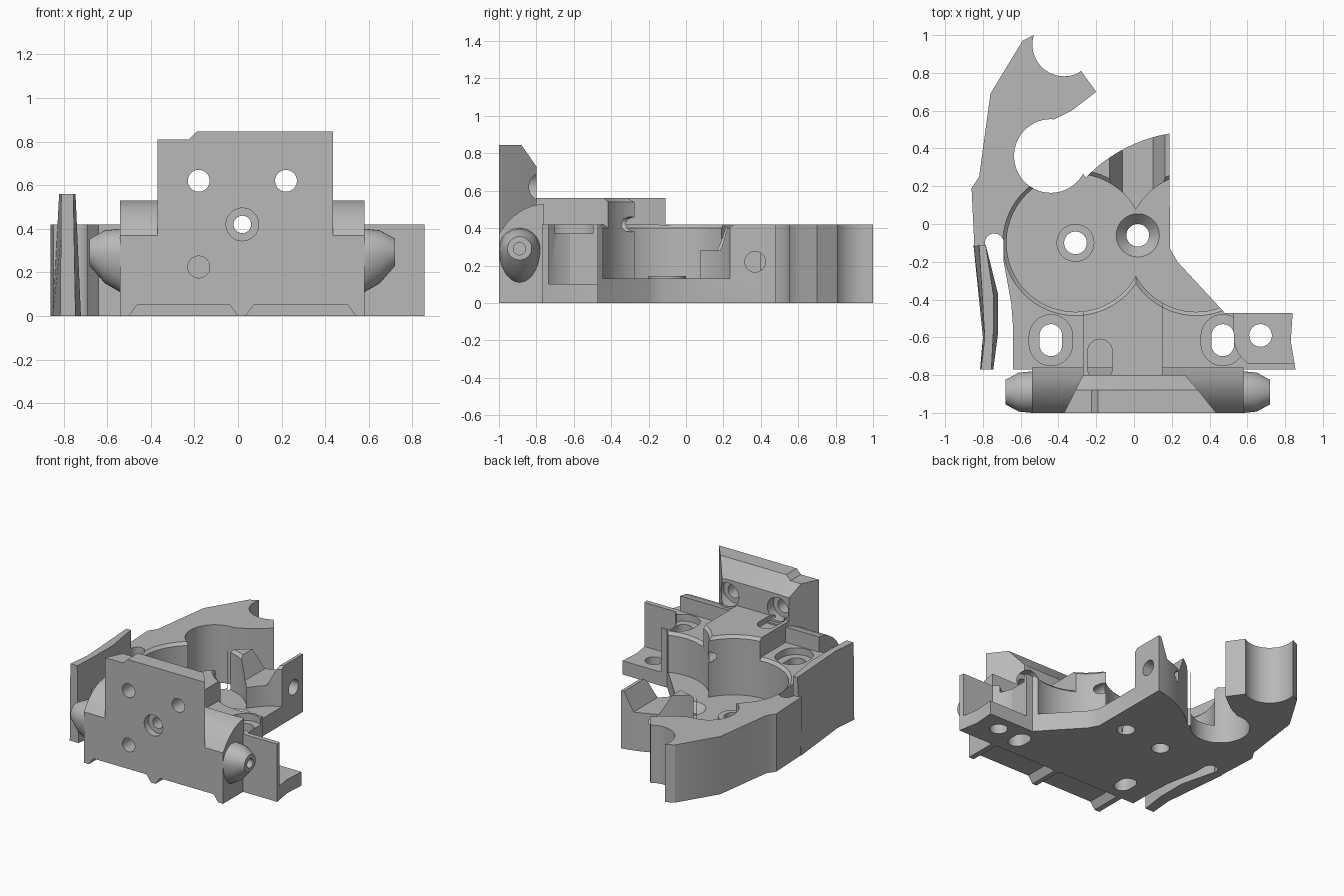
import bpy, bmesh
from math import cos, sin, pi, radians

if "Cube" in bpy.data.objects:
    bpy.data.objects.remove(bpy.data.objects["Cube"])

grey = bpy.data.materials.new("plain grey")
grey.use_nodes = True
GREY = (0.48, 0.48, 0.48, 1)
grey.diffuse_color = GREY
grey.node_tree.nodes["Principled BSDF"].inputs["Base Color"].default_value = GREY


def loft(name, sections):
    """Closed solid through equal-length loops of 3D points."""
    bm = bmesh.new()
    loops = [[bm.verts.new(p) for p in s] for s in sections]
    n = len(loops[0])
    for a, b in zip(loops, loops[1:]):
        for i in range(n):
            j = (i + 1) % n
            bm.faces.new((a[i], a[j], b[j], b[i]))
    bm.faces.new(loops[0][::-1])
    bm.faces.new(loops[-1])
    bmesh.ops.recalc_face_normals(bm, faces=bm.faces)
    mesh = bpy.data.meshes.new(name)
    bm.to_mesh(mesh)
    bm.free()
    mesh.materials.append(grey)
    ob = bpy.data.objects.new(name, mesh)
    bpy.context.scene.collection.objects.link(ob)
    return ob


def place(a, b, t, axis):
    return {"x": (t, a, b), "y": (a, t, b), "z": (a, b, t)}[axis]


def prism(name, pts, lo, hi, axis="z"):
    return loft(name, [[place(a, b, t, axis) for a, b in pts] for t in (lo, hi)])


def arc(cx, cy, r, start, end, n=24):
    angles = [radians(start + (end - start) * i / n) for i in range(n + 1)]
    return [(cx + r * cos(a), cy + r * sin(a)) for a in angles]


def lathe(name, a, b, profile, axis="z", n=48):
    """Round solid from (radius, position along axis) pairs."""
    return loft(name, [[place(u, v, t, axis) for u, v in arc(a, b, r, 0, 360, n)[:-1]]
                       for r, t in profile])


def hole(a, b, r, lo, hi, axis="z"):
    return lathe("cutter", a, b, [(r, lo), (r, hi)], axis)


def slot(x, y, r, half, lo, hi):
    pts = arc(x, y + half, r, 0, 180, 16) + arc(x, y - half, r, 180, 360, 16)
    return prism("cutter", pts, lo, hi)


def pocket(x, top):
    r = 0.365
    return lathe("cutter", x, -0.1, [(r, 0.13), (r, top - 0.02), (r + 0.02, top),
                                     (r + 0.02, top + 0.3)], n=72)


def cut(ob, cutters):
    bpy.context.view_layer.objects.active = ob
    for c in cutters:
        c.hide_render = True
        m = ob.modifiers.new("cut", "BOOLEAN")
        m.operation, m.solver, m.object = "DIFFERENCE", "EXACT", c
        bpy.ops.object.modifier_apply(modifier=m.name)
        bpy.data.objects.remove(c)


def shaft_holes():
    return [hole(0.02, 0.42, 0.04, -1.1, 0, "y"), hole(0.02, 0.42, 0.075, -1.1, -0.95, "y"),
            hole(-0.18, 0.225, 0.05, -1.1, -0.8, "y")]


# Base frame with the curved arm
outline = [(-0.64, -0.77), (0.855, -0.77), (0.83, -0.62), (0.84, -0.47), (0.48, -0.47),
           (0.23, -0.2), (0.19, -0.13)]
outline += arc(0.32, -0.31, 0.8, 99.5, 136)
outline += arc(-0.44, 0.36, 0.195, -29, -275, 40)
outline += [(-0.33, 0.6), (-0.2, 0.70), (-0.28, 0.81)]
outline += arc(-0.37, 0.95, 0.168, -65, -190)
outline += [(-0.53, 1.0), (-0.59, 0.97), (-0.76, 0.69), (-0.82, 0.25), (-0.86, 0.19),
            (-0.845, -0.12), (-0.79, -0.12)]
outline += arc(-0.74, -0.1, 0.05, 170, 0, 10)
outline += [(-0.69, -0.2), (-0.65, -0.42), (-0.64, -0.55)]
base = prism("base_frame", outline, 0, 0.42)
cut(base, [
    pocket(-0.31, 0.42), pocket(0.33, 0.42),
    # ear recess
    prism("cutter", [(0.53, -0.4), (0.53, -0.62), (0.555, -0.69), (0.6, -0.735),
                     (1, -0.735), (1, -0.4)], 0.1, 0.8),
    # groove in the rear block
    prism("cutter", [(-0.13, 0.6), (-0.13, 0.42), (-0.06, 0.28), (0.1, 0.28),
                     (0.165, 0.42), (0.165, 0.6)], 0, 0.6, "y"),
    # floor holes and countersink
    hole(-0.31, -0.1, 0.06, -0.2, 0.3), hole(0.02, -0.06, 0.06, -0.2, 0.3),
    lathe("cutter", 0.02, -0.06, [(0.05, 0.06), (0.116, 0.132), (0.116, 0.2)]),
    hole(0.67, -0.59, 0.06, -0.2, 0.3),
    hole(0.37, 0.22, 0.055, -0.05, 0.4, "x"),
    hole(0.02, 0.42, 0.04, -1.1, 0, "y"),
] + [slot(x, -0.615, r, h, z, 0.8) for x in (-0.44, 0.47)
     for r, h, z in ((0.06, 0.025, -0.2), (0.115, 0.02, 0.37))])

# Raised ring around the floor hole
boss = lathe("floor_boss", -0.31, -0.1, [(0.1, 0.1), (0.1, 0.145)])
cut(boss, [hole(-0.31, -0.1, 0.06, 0, 0.3)])

# Raised block between the two round pockets
center = prism("center_block", [(-0.27, -0.82), (0.15, -0.82), (0.15, -0.2), (-0.27, -0.2)],
               0.1, 0.56)
cut(center, [pocket(-0.31, 0.56), pocket(0.33, 0.56),
             slot(-0.18, -0.72, 0.065, 0.045, 0.52, 0.8)] + shaft_holes())

# Front mount with rounded shoulders
mount = prism("front_mount", [(-1, 0.05), (-1, 0.37), (-0.96, 0.425), (-0.92, 0.465),
                              (-0.87, 0.5), (-0.82, 0.52), (-0.76, 0.53), (-0.76, 0.05)],
              -0.54, 0.58, "x")
cut(mount, shaft_holes())


# Upright plate, narrowing and chamfered towards the back
def plate_section(y, left, right, step, top):
    return [(left, y, 0.2), (right, y, 0.2), (right, y, top), (-0.19, y, top),
            (-0.225, y, step), (left, y, step)]


plate = loft("upright_plate", [plate_section(-1, -0.37, 0.435, 0.81, 0.845),
                               plate_section(-0.88, -0.31, 0.34, 0.81, 0.845),
                               plate_section(-0.8, -0.27, 0.27, 0.728, 0.73)])
cut(plate, shaft_holes() + [hole(x, 0.62, r, y, -0.6, "y") for x in (-0.18, 0.22)
                            for r, y in ((0.05, -1.1), (0.085, -0.87))])

# Three runners under the mount
for name, pts in (("right_runner", [(-0.54, 0), (-0.5, 0), (-0.46, 0.055), (-0.54, 0.055)]),
                  ("middle_runner", [(0, 0), (0.035, 0), (0.075, 0.055), (-0.04, 0.055)]),
                  ("left_runner", [(0.54, 0), (0.58, 0), (0.58, 0.055), (0.5, 0.055)])):
    prism(name, pts, -1, -0.765, "y")

# Tapered side studs, deeper below than above
for name, x0, side in (("left_stud", 0.58, 1), ("right_stud", -0.54, -1)):
    rings = []
    for d, r, low in ((-0.03, 0.11, 0.19), (0, 0.11, 0.18), (0.07, 0.103, 0.14),
                      (0.14, 0.065, 0.06)):
        rings.append([(x0 + side * d, -0.89 + r * cos(a), 0.29 + (r if sin(a) > 0 else low) * sin(a))
                      for a in [2 * pi * i / 40 for i in range(40)]])
    stud = loft(name, rings)
    tip = x0 + side * 0.14
    cut(stud, [hole(-0.89, 0.29, 0.033, min(tip - side * 0.1, tip + side * 0.1),
                    max(tip - side * 0.1, tip + side * 0.1), "x")])

# Tall thin fin beside the arm
foot = [(-0.85, -0.11), (-0.8, -0.6), (-0.815, -0.77), (-0.745, -0.77), (-0.72, -0.58),
        (-0.72, -0.37), (-0.785, -0.11)]
crest = [(-0.82, -0.11), (-0.79, -0.6), (-0.81, -0.77), (-0.755, -0.77), (-0.745, -0.58),
         (-0.745, -0.37), (-0.785, -0.11)]
loft("side_fin", [[(x, y, 0) for x, y in foot], [(x, y, 0.56) for x, y in crest]])

# Smooth the round walls, keep the edges sharp
bpy.ops.object.select_all(action="DESELECT")
for ob in bpy.context.scene.objects:
    if ob.type == "MESH":
        ob.select_set(True)
        bpy.context.view_layer.objects.active = ob
bpy.ops.object.shade_smooth_by_angle(angle=radians(30))
